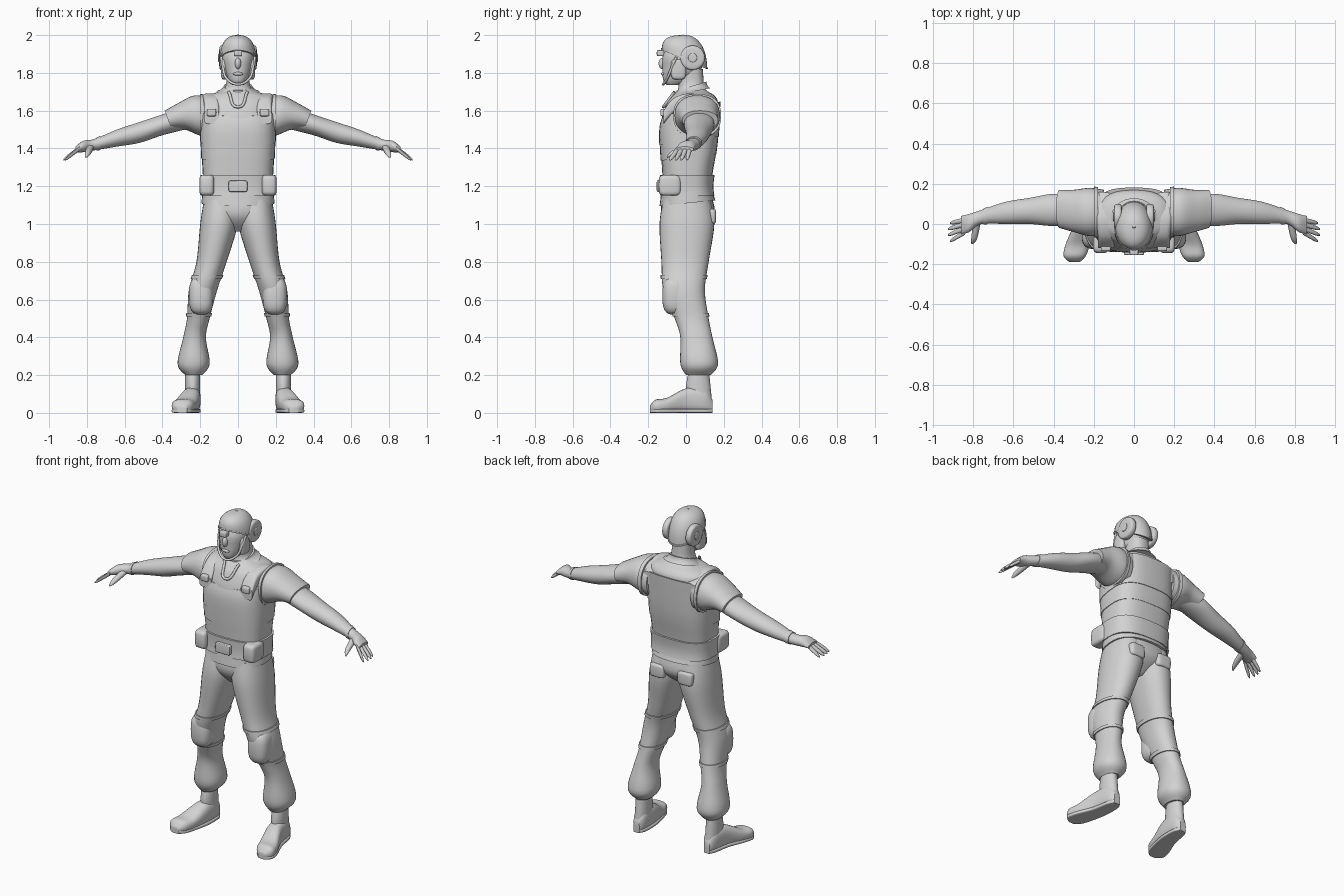
import bpy
import bmesh
import math
from mathutils import Vector

default_cube = bpy.data.objects.get("Cube")
if default_cube:
    bpy.data.objects.remove(default_cube, do_unlink=True)

# One plain grey for the whole figure
grey = bpy.data.materials.new("plain grey")
grey.use_nodes = True
grey_value = (.65, .65, .65, 1)
grey.diffuse_color = grey_value
grey.node_tree.nodes["Principled BSDF"].inputs["Base Color"].default_value = grey_value

# For each loft axis: which coordinate is along it, and which two lie across it
AXIS_ORDER = {"x": (0, 1, 2), "y": (1, 0, 2), "z": (2, 0, 1)}


def smooth(keys, steps=6):
    """Catmull-Rom interpolation between key sections (position, low u, high u, low v, high v)."""
    keys = [Vector(key) for key in keys]
    result = []
    for i, (start, end) in enumerate(zip(keys, keys[1:])):
        before = keys[max(i - 1, 0)]
        after = keys[min(i + 2, len(keys) - 1)]
        for k in range(steps):
            t = k / steps
            result.append(start + (end - before) * (t / 2)
                          + (before * 2 - start * 5 + end * 4 - after) * (t * t / 2)
                          + (start * 3 - before - end * 3 + after) * (t ** 3 / 2))
    return result + [keys[-1]]


def symmetric(keys):
    """Sections centred on the middle of the body, given by half width, front and back."""
    return smooth([(height, -half, half, front, back) for height, half, front, back in keys])


def section_at(profile, position):
    """Section of a rising profile at any position along it."""
    for below, above in zip(profile, profile[1:]):
        if below[0] <= position <= above[0]:
            return below.lerp(above, (position - below[0]) / (above[0] - below[0]))
    return profile[-1]


def rounded(angle, power):
    """Cosine and sine of a superellipse."""
    return [math.copysign(abs(value) ** (2 / power), value)
            for value in (math.cos(angle), math.sin(angle))]


def loft(name, axis, sections, power=2.0, tilt=(0, 0), mirror=False, sides=32):
    """Skin a closed surface over the sections; the tilt fades from first to last."""
    along, across, up = AXIS_ORDER[axis]
    bm = bmesh.new()
    loops = []
    for n, (position, u_low, u_high, v_low, v_high) in enumerate(sections):
        fraction = n / (len(sections) - 1)
        slope = tilt[0] + (tilt[1] - tilt[0]) * fraction
        loop = []
        for k in range(sides):
            c, s = rounded(math.tau * k / sides, power)
            offset = (v_high - v_low) * s / 2
            place = Vector()
            place[along] = position + slope * offset
            place[across] = (u_low + u_high + (u_high - u_low) * c) / 2
            place[up] = (v_low + v_high) / 2 + offset
            loop.append(bm.verts.new(place))
        loops.append(loop)
    for near, far in zip(loops, loops[1:]):
        for k in range(sides):
            bm.faces.new((near[k - 1], near[k], far[k], far[k - 1]))
    bm.faces.new(loops[0])
    bm.faces.new(loops[-1])
    bmesh.ops.recalc_face_normals(bm, faces=bm.faces)
    mesh = bpy.data.meshes.new(name)
    bm.to_mesh(mesh)
    bm.free()
    mesh.shade_smooth()
    mesh.set_sharp_from_angle(angle=math.radians(40))
    mesh.materials.append(grey)
    obj = bpy.data.objects.new(name, mesh)
    bpy.context.collection.objects.link(obj)
    if mirror:
        obj.modifiers.new("Mirror", "MIRROR")


def shell(name, axis, profile, low, high, grow, **options):
    """A band of clothing that follows a slice of a profile, slightly larger than it."""
    bands = 8
    margin = Vector((0, -grow, grow, -grow, grow))
    sections = [section_at(profile, low + (high - low) * k / bands) + margin
                for k in range(bands + 1)]
    loft(name, axis, sections, **options)


def blob(name, axis, centre, half, power=2, edge=2, **options):
    """Rounded solid: power squares its outline, edge squares its ends."""
    along, across, up = AXIS_ORDER[axis]
    sections = []
    steps = 12
    for k in range(steps + 1):
        scale, shift = rounded((k / steps - .5) * math.pi * .98, edge)
        sections.append((centre[along] + half[along] * shift,
                         centre[across] - half[across] * scale,
                         centre[across] + half[across] * scale,
                         centre[up] - half[up] * scale,
                         centre[up] + half[up] * scale))
    loft(name, axis, sections, power, **options)


def cord(name, points, radius):
    """Round cord through the points."""
    curve = bpy.data.curves.new(name, "CURVE")
    curve.dimensions = "3D"
    curve.bevel_depth = radius
    spline = curve.splines.new("BEZIER")
    spline.bezier_points.add(len(points) - 1)
    for knot, place in zip(spline.bezier_points, points):
        knot.co = place
        knot.handle_left_type = knot.handle_right_type = "AUTO"
    curve.materials.append(grey)
    bpy.context.collection.objects.link(bpy.data.objects.new(name, curve))


# Trunk from crotch to neck
trunk = symmetric([(.96, .04, -.06, .06), (1.05, .17, -.13, .15), (1.2, .18, -.12, .13),
                   (1.4, .19, -.13, .16), (1.55, .19, -.13, .17), (1.64, .19, -.1, .17),
                   (1.68, .16, -.07, .15), (1.72, .07, -.04, .1), (1.82, .06, -.05, .09)])
loft("trunk", "z", trunk, power=2.4)
shell("collar", "z", trunk, 1.7, 1.73, .01, tilt=(.2, .3))

# Layered vest, shirt hem and belt
shell("vest_lower", "z", trunk, 1.24, 1.37, .003, power=2.9)
shell("vest_middle", "z", trunk, 1.35, 1.46, .007, power=2.9, tilt=(.1, .15))
shell("vest_upper", "z", trunk, 1.44, 1.61, .01, power=2.9, tilt=(.15, .25))
shell("shirt_hem", "z", trunk, 1.11, 1.17, .01, power=2.4, tilt=(.1, 0))
shell("belt", "z", trunk, 1.15, 1.26, .015, power=2.7)
blob("belt_buckle", "z", (0, -.14, 1.2), (.05, .015, .03), power=8, edge=8)
blob("belt_pouch", "z", (.165, -.085, 1.205), (.04, .06, .055), power=4, edge=5, mirror=True)
loft("shoulder_strap", "y", smooth([(-.12, .1, .18, 1.53, 1.6), (-.06, .1, .18, 1.59, 1.67),
                                    (.04, .11, .19, 1.62, 1.69), (.16, .11, .18, 1.56, 1.64)]),
     power=4, mirror=True)
blob("strap_buckle", "z", (.14, -.11, 1.59), (.025, .025, .02), power=6, edge=6, mirror=True)
cord("collar_opening", [(.05, -.06, 1.7), (0, -.12, 1.62), (-.05, -.06, 1.7)], .008)

# Trousers, from the gathered cuff up
leg = smooth([(.2, .19, .28, 0, .13), (.26, .15, .32, -.03, .17), (.4, .17, .29, -.03, .14),
              (.5, .15, .27, -.06, .12), (.65, .11, .26, -.12, .1), (.8, .06, .22, -.13, .12),
              (1, 0, .2, -.14, .15), (1.13, 0, .18, -.12, .13)])
loft("trouser_leg", "z", leg, power=2.2, mirror=True)
for label, height in (("lower", .51), ("upper", .71)):
    shell(label + "_knee_strap", "z", leg, height, height + .02, .006, power=2.2, mirror=True)
blob("knee_pad", "z", (.195, -.06, .62), (.065, .065, .1), power=2.6, edge=3, mirror=True)
blob("back_pocket", "z", (.095, .13, 1.04), (.05, .03, .04), power=4, edge=5, mirror=True)

# Boots
loft("boot_shaft", "z", smooth([(.04, .2, .28, .01, .14), (.14, .2, .28, 0, .13),
                                (.24, .2, .28, .02, .12)]), mirror=True)
foot = smooth([(-.19, .27, .32, .01, .04), (-.16, .24, .35, 0, .07), (-.1, .22, .34, 0, .08),
               (0, .2, .3, 0, .13), (.1, .2, .28, 0, .13), (.14, .22, .26, 0, .07)])
loft("boot_foot", "y", foot, power=2.6, mirror=True)
sole = [(position, inner, outer, 0, .022) for position, inner, outer, low, high in foot]
loft("boot_sole", "y", sole, power=5, mirror=True)

# Arms run on into the palms; short sleeves cover the shoulders
arm = smooth([(.28, 0, .14, 1.5, 1.62), (.4, -.01, .15, 1.47, 1.58), (.52, 0, .13, 1.43, 1.54),
              (.64, 0, .11, 1.41, 1.5), (.76, 0, .07, 1.39, 1.45),
              (.82, -.04, .05, 1.38, 1.44), (.86, -.05, .04, 1.38, 1.41)])
loft("arm", "x", arm, mirror=True)
shell("glove_cuff", "x", arm, .73, .75, .004, mirror=True)
sleeve = smooth([(.15, -.05, .17, 1.46, 1.67), (.22, -.06, .18, 1.47, 1.68),
                 (.3, -.04, .17, 1.5, 1.64), (.37, -.02, .17, 1.5, 1.6)])
loft("sleeve", "x", sleeve, power=2.2, tilt=(0, .36), mirror=True)
shell("armhole_trim", "x", sleeve, .18, .2, .008, power=2.4, mirror=True)

# Fingers fan forward from the palm
for i, label in enumerate(("index", "middle", "ring", "little")):
    knuckle = Vector((.84, .02 * i - .04, 1.4))
    tip = Vector((.93 - .01 * abs(i - 1.5), .03 * i - .085, 1.34))
    sections = []
    for t, radius in ((0, .013), (.4, .012), (.8, .01), (1, .004)):
        p = knuckle.lerp(tip, t)
        sections.append((p.x, p.y - radius, p.y + radius, p.z - radius, p.z + radius))
    loft(label + "_finger", "x", smooth(sections), sides=12, mirror=True)
loft("thumb", "y", smooth([(.02, .76, .8, 1.39, 1.43), (-.07, .78, .81, 1.36, 1.39),
                           (-.1, .8, .81, 1.35, 1.36)]), sides=12, mirror=True)

# Head and face
head = symmetric([(1.735, .03, -.1, -.04), (1.76, .05, -.12, .02), (1.82, .075, -.125, .08),
                  (1.9, .085, -.12, .1), (1.98, .04, -.06, .05)])
loft("head", "z", head, power=2.2)
blob("nose", "z", (0, -.125, 1.85), (.016, .02, .03))
blob("mouth", "z", (0, -.12, 1.795), (.026, .012, .01))

# Helmet dome with a rim that dips towards the back
dome = []
layers = 12
for k in range(layers + 1):
    scale, rise = rounded(k / layers * 1.55, 2.4)
    half, depth = .095 * scale, .12 * scale
    dome.append(Vector((1.87 + .13 * rise, -half, half, -depth - .008, depth - .008)))
loft("helmet", "z", dome, tilt=(-.42, 0))
shell("helmet_rim", "z", dome, 1.87, 1.88, .004, tilt=(-.42, -.42))
blob("helmet_clip", "z", (0, -.135, 1.905), (.022, .02, .016), power=6, edge=6)

# Ear cups, cheek guards and chin strap
blob("ear_cup", "x", (.08, .035, 1.88), (.02, .065, .065), edge=5, mirror=True)
blob("ear_cup_cap", "x", (.095, .035, 1.88), (.01, .024, .024), edge=6, mirror=True)
blob("cheek_guard", "z", (.07, -.04, 1.82), (.02, .04, .055), power=3, edge=4, mirror=True)
strap = [(.09, -.05, 1.885), (.08, -.075, 1.83), (.06, -.1, 1.77)]
other_side = [(-x, y, z) for x, y, z in reversed(strap)]
cord("chin_strap", strap + [(0, -.12, 1.74)] + other_side, .007)
